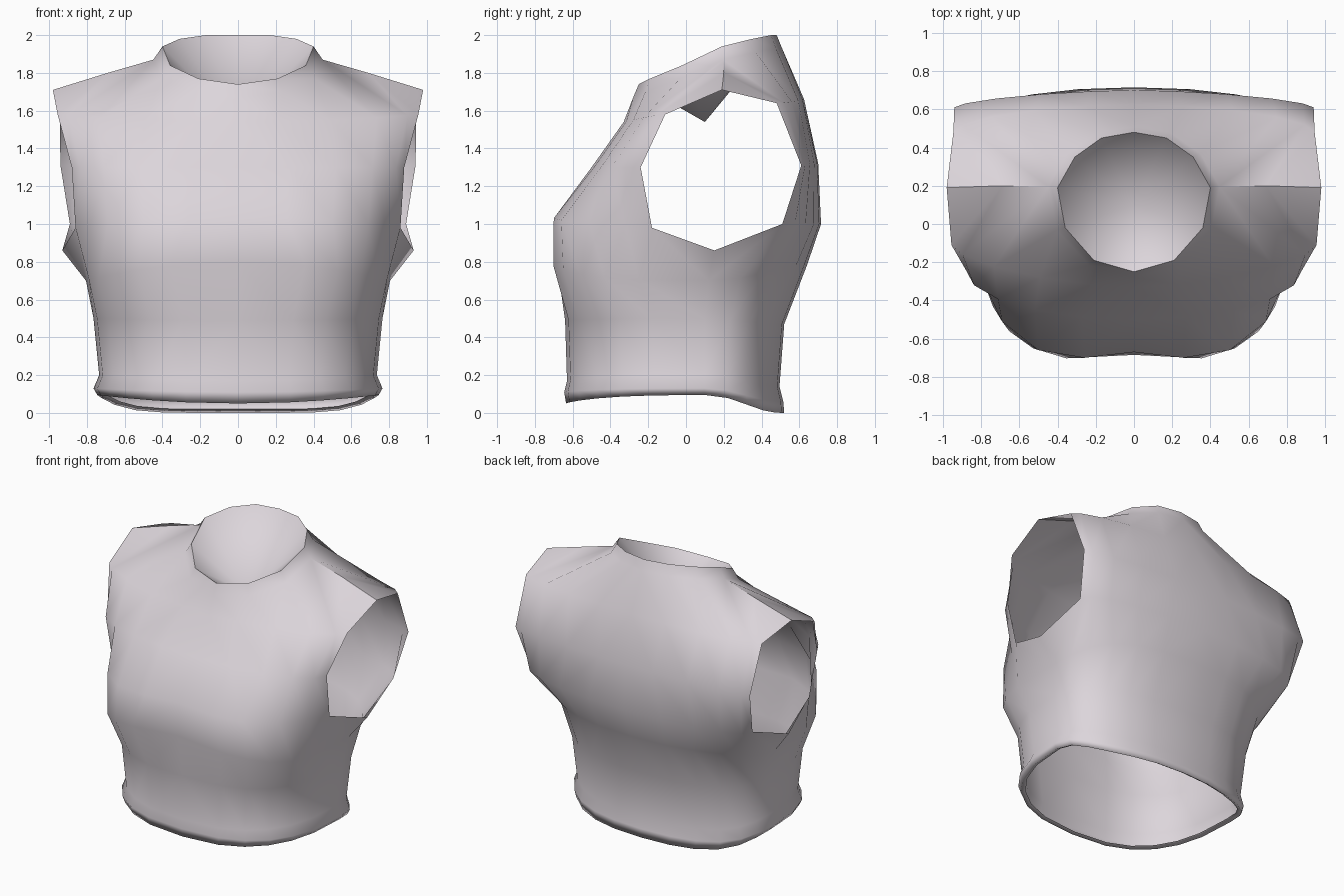
import bpy, bmesh, math

cube = bpy.data.objects.get("Cube")
if cube:
    bpy.data.objects.remove(cube)

fabric = bpy.data.materials.new("pale_lilac_fabric")
fabric.use_nodes = True
colour = (0.72, 0.67, 0.71, 1)
fabric.diffuse_color = colour
shader = fabric.node_tree.nodes["Principled BSDF"]
shader.inputs["Base Color"].default_value = colour
shader.inputs["Roughness"].default_value = 0.8


def arc(centre, edge, power, steps, rise=2):
    """Rounded cross-section from the centre line (y, z) out to an edge point."""
    points = []
    for i in range(steps + 1):
        angle = math.pi / 2 * i / steps
        across = math.sin(angle) ** (2 / power)
        depth = max(math.cos(angle), 0) ** (2 / power) if i < steps else 0
        points.append((edge[0] * across,
                       edge[1] + (centre[0] - edge[1]) * depth,
                       centre[1] + (edge[2] - centre[1]) * across ** rise))
    return points


def skin(bm, rows):
    """Join neighbouring rows of points with quads."""
    grid = [[bm.verts.new(p) for p in row] for row in rows]
    for low, high in zip(grid, grid[1:]):
        for i in range(len(low) - 1):
            bm.faces.new((low[i], low[i + 1], high[i + 1], high[i]))


# Neck opening, from the front centre to the back centre, and its base
neck_edge = [(0, -.25, 1.74), (.21, -.19, 1.77), (.36, -.02, 1.84), (.4, .19, 1.94),
             (.31, .35, 1.98), (.17, .45, 2), (0, .48, 2)]
neck_base = [(x * 1.12, .12 + (y - .12) * 1.08, z - .07) for x, y, z in neck_edge]
neck_bottom = (0, .1, 1.54)

# Arm opening, from the shoulder tip down each side to the underarm
shoulder_mid = (.69, .2, 1.8)
shoulder_tip = (.98, .19, 1.71)
underarm = (.93, .15, .86)
arm_front = [(.955, -.11, 1.58), (.88, -.24, 1.3)]
arm_back = [(.945, .48, 1.64), (.94, .61, 1.31), (.89, .51, 1)]

# Upper chest, bust line and upper back
front_centre = [(-.33, 1.54), (-.5, 1.3)]
back_centre = [(.625, 1.66), (.7, 1.32), (.715, 1)]
bust = [(0, -.67, 1.03), (.26, -.7, 1.03), (.5, -.66, 1.02),
        (.69, -.51, 1), (.78, -.32, .99), (.86, -.18, .98)]
chest = [neck_base[:4] + [shoulder_mid, shoulder_tip]]
chest += [arc(c, e, n, 5) for c, e, n in zip(front_centre, arm_front, (1.6, 2))]
chest.append(bust)
back = [neck_base[:2:-1] + [shoulder_mid, shoulder_tip]]
back += [arc(c, e, n, 5) for c, e, n in zip(back_centre, arm_back, (1.8, 1.6, 2.1))]

# Waist and rolled hem: front centre, side, back centre, front and back roundness
rings = [
    ((-.72, .8), (.805, .12, .7), (.64, .78), 3.3, 2.4),
    ((-.64, .49), (.765, .1, .5), (.52, .47), 2.8, 2.4),
    ((-.63, .17), (.735, .1, .2), (.495, .14), 2.7, 2.3),
    ((-.645, .11), (.765, .1, .13), (.515, .06), 2.7, 2.2),
    ((-.635, .05), (.745, .1, .095), (.52, 0), 2.7, 2.2),
    ((-.61, .06), (.715, .1, .11), (.49, .02), 2.7, 2.2),
]
front_waist = [bust + [underarm]]
back_waist = [back[-1] + [underarm]]
for front, side, rear, front_power, back_power in rings:
    front_waist.append(arc(front, side, front_power, 6))
    back_waist.append(arc(rear, side, back_power, 6, 6))
# Hollow between the fuller sides of the bust
x, y, z = front_waist[1][0]
front_waist[1][0] = (x, y + .035, z)

bm = bmesh.new()
for rows in (chest, back, front_waist, back_waist, [neck_edge, neck_base]):
    skin(bm, rows)

# Hollow inside the neck, running down to a point
tip = bm.verts.new(neck_bottom)
rim = [bm.verts.new(p) for p in neck_edge]
for a, b in zip(rim, rim[1:]):
    bm.faces.new((a, b, tip))
bmesh.ops.remove_doubles(bm, verts=bm.verts, dist=0.0005)

# Mirror the half garment and weld the centre seam
half = bm.verts[:] + bm.edges[:] + bm.faces[:]
bmesh.ops.mirror(bm, geom=half, axis='X', merge_dist=0.0005)
bmesh.ops.remove_doubles(bm, verts=bm.verts, dist=0.0005)
bmesh.ops.recalc_face_normals(bm, faces=bm.faces)

# Make sure the outside of the cloth faces outwards
bm.faces.ensure_lookup_table()
chest_face = min(bm.faces, key=lambda f: f.calc_center_median().y)
if chest_face.normal.y > 0:
    bmesh.ops.reverse_faces(bm, faces=bm.faces)
for face in bm.faces:
    face.smooth = True

# Crisp shoulder seams and neck rim
for edge in bm.edges:
    seam = all(abs(v.co.x) > .42 and v.co.z > 1.7 and v.co.y > .1 for v in edge.verts)
    fold = edge.is_manifold and edge.calc_face_angle() > math.radians(80)
    if seam or (fold and edge.verts[0].co.z > 1.73):
        edge.smooth = False

mesh = bpy.data.meshes.new("sleeveless_top")
bm.to_mesh(mesh)
bm.free()
mesh.materials.append(fabric)
top = bpy.data.objects.new("sleeveless_top", mesh)
bpy.context.collection.objects.link(top)
